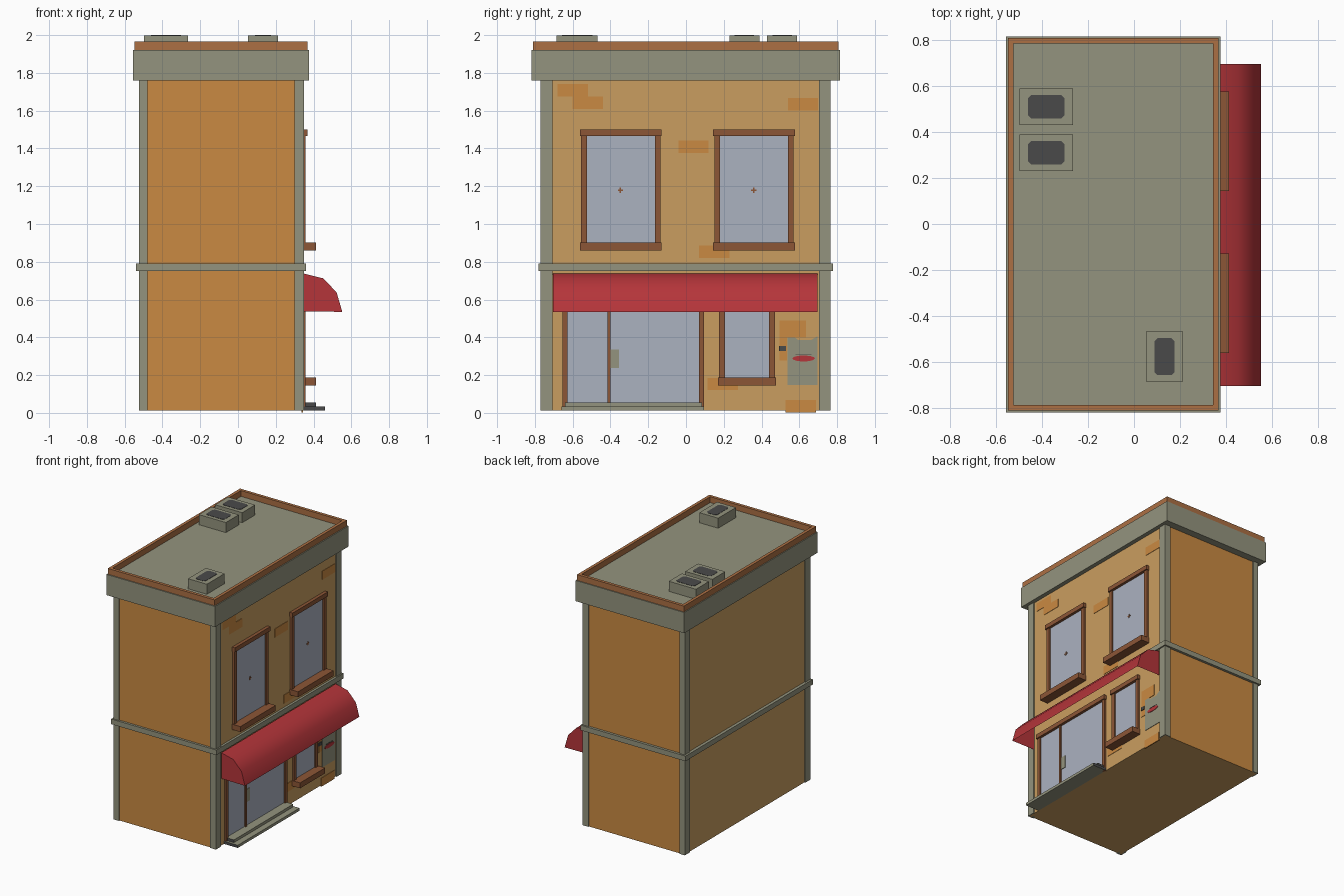
import bpy, bmesh, math

if "Cube" in bpy.data.objects:
    bpy.data.objects.remove(bpy.data.objects["Cube"])

def srgb(h):
    c = [int(h[i:i + 2], 16) / 255 for i in (0, 2, 4)]
    return [v / 12.92 if v <= 0.04045 else ((v + 0.055) / 1.055) ** 2.4 for v in c] + [1]

def mat(name, h):
    m = bpy.data.materials.new(name)
    m.diffuse_color = srgb(h)
    m.use_nodes = True
    m.node_tree.nodes["Principled BSDF"].inputs["Base Color"].default_value = m.diffuse_color
    return m

TAN = mat("tan_plaster", "CA9E60")
ORANGE = mat("orange_brick", "CA8A42")
STONE = mat("grey_stone", "94947E")
RIM = mat("rim_terracotta", "AC7044")
WOOD = mat("brown_wood", "8C5636")
GLASS = mat("pale_glass", "ABB2C0")
RED = mat("awning_red", "B5353A")
DARK = mat("dark_grey", "4A4A4A")

def make(name, verts, faces, *mats):
    me = bpy.data.meshes.new(name)
    me.from_pydata(verts, [], faces)
    bm = bmesh.new()
    bm.from_mesh(me)
    bmesh.ops.recalc_face_normals(bm, faces=bm.faces)
    bm.to_mesh(me)
    bm.free()
    for m in mats:
        me.materials.append(m)
    ob = bpy.data.objects.new(name, me)
    bpy.context.collection.objects.link(ob)
    return ob

def box(name, x, y, z, *mats):
    v = [(a, b, c) for a in x for b in y for c in z]
    f = [(0, 1, 3, 2), (4, 6, 7, 5), (0, 4, 5, 1), (2, 3, 7, 6), (0, 2, 6, 4), (1, 5, 7, 3)]
    ob = make(name, v, f, *mats)
    if len(mats) > 1:                       # second colour on the +y / -y faces
        for p in ob.data.polygons:
            p.material_index = int(abs(p.normal.y) > 0.5)
    return ob

def prism(name, pts, to3d, lo, hi, m):
    n = len(pts)
    v = [to3d(a, b, lo) for a, b in pts] + [to3d(a, b, hi) for a, b in pts]
    f = [tuple(range(n)), tuple(range(n, 2 * n))]
    f += [(i, (i + 1) % n, (i + 1) % n + n, i + n) for i in range(n)]
    return make(name, v, f, m)

on_facade = lambda a, b, d: (d, a, b)
on_roof = lambda a, b, d: (a, b, d)
W = 0.342                                   # plane of the street wall (+x)

# Main walls: tan on street and rear, orange on both ends
box("walls", (-0.517, W), (-0.762, 0.757), (0.013, 1.8), TAN, ORANGE)

# Corner pilasters
for i, x in enumerate([(-0.525, -0.48), (0.30, 0.35)]):
    for j, y in enumerate([(-0.77, -0.708), (0.703, 0.765)]):
        box(f"pilaster_{i}{j}", x, y, (0.013, 1.77), STONE)

# Floor band and cornice with the roof deck
box("floor_band", (-0.54, 0.36), (-0.78, 0.777), (0.75, 0.79), STONE)
box("cornice", (-0.555, 0.375), (-0.818, 0.815), (1.76, 1.92), STONE)

# Roof rim
X0, X1, Y0, Y1, T = -0.548, 0.367, -0.81, 0.808, 0.024
for i, (x, y) in enumerate([((X0, X0 + T), (Y0, Y1)), ((X1 - T, X1), (Y0, Y1)),
                            ((X0 + T, X1 - T), (Y0, Y0 + T)), ((X0 + T, X1 - T), (Y1 - T, Y1))]):
    box(f"roof_rim_{i}", x, y, (1.918, 1.965), RIM)

# Roof vents with dark cut-corner grilles
def vent(i, x, y):
    box(f"roof_vent_{i}", x, y, (1.915, 1.998), STONE)
    a, b, c, d, k = x[0] + 0.037, x[1] - 0.037, y[0] + 0.028, y[1] - 0.028, 0.014
    pts = [(a + k, c), (b - k, c), (b, c + k), (b, d - k), (b - k, d), (a + k, d), (a, d - k), (a, c + k)]
    prism(f"vent_grille_{i}", pts, on_roof, 1.99, 2.0, DARK)

vent(0, (-0.497, -0.265), (0.43, 0.588))
vent(1, (-0.497, -0.265), (0.23, 0.388))
vent(2, (0.052, 0.213), (-0.685, -0.468))

# Windows: glass, side posts, lintel and deep sill
def window(name, y0, y1, z0, z1):
    box(name + "_glass", (W - 0.01, W + 0.004), (y0, y1), (z0, z1), GLASS)
    box(name + "_post_left", (W - 0.01, 0.357), (y0 - 0.03, y0), (z0, z1), WOOD)
    box(name + "_post_right", (W - 0.01, 0.357), (y1, y1 + 0.03), (z0, z1), WOOD)
    box(name + "_lintel", (W - 0.01, 0.367), (y0 - 0.036, y1 + 0.036), (z1, z1 + 0.034), WOOD)
    box(name + "_sill", (W - 0.01, 0.413), (y0 - 0.036, y1 + 0.036), (z0 - 0.042, z0), WOOD)

for n, y in (("left", -0.525), ("right", 0.18)):
    window("upper_window_" + n, y, y + 0.36, 0.902, 1.465)
    for k, (a, b) in enumerate([(0.014, 0.004), (0.004, 0.014)]):
        box(f"window_mark_{n}_{k}", (W, W + 0.006 + k * 0.001), (y + 0.178 - a, y + 0.178 + a),
            (1.178 - b, 1.178 + b), WOOD)
window("shop_window", 0.206, 0.44, 0.187, 0.60)

# Glazed shop door with posts, head and handle
box("door_glass", (W - 0.01, W + 0.004), (-0.628, 0.068), (0.05, 0.60), GLASS)
for i, y in enumerate([(-0.655, -0.628), (-0.416, -0.40), (0.068, 0.094)]):
    box(f"door_post_{i}", (W - 0.01, 0.357), y, (0.013, 0.60), WOOD)
box("door_head", (W - 0.01, 0.367), (-0.66, 0.10), (0.60, 0.634), WOOD)
box("door_handle", (W, W + 0.009), (-0.40, -0.355), (0.237, 0.335), STONE)

# Door steps, dark on the ends
box("step_lower", (W, 0.46), (-0.66, 0.095), (0.013, 0.034), STONE, DARK)
box("step_upper", (W, 0.413), (-0.64, 0.085), (0.034, 0.055), STONE, DARK)

# Awning: open curved shell with closed ends
prof = [(0.35, 0.737), (0.452, 0.712), (0.522, 0.638), (0.552, 0.535), (0.35, 0.537)]
n = len(prof)
av = [(x, y, z) for y in (-0.703, 0.696) for x, z in prof]
af = [tuple(range(n)), tuple(range(2 * n - 1, n - 1, -1))]
af += [(i, i + n, i + 1 + n, i + 1) for i in range(3)]
awning = make("awning", av, af, RED)
bpy.context.view_layer.objects.active = awning
awning.select_set(True)
bpy.ops.object.shade_smooth_by_angle(angle=math.radians(38))
awning.select_set(False)

# Exposed brick patches on the street wall: (y, z) of the lower left corner
for i, (y, z) in enumerate([(-0.68, 1.675), (-0.60, 1.61), (0.54, 1.60), (-0.04, 1.375),
                            (0.07, 0.82), (0.115, 0.12), (0.527, 0.003)]):
    box(f"brick_{i}", (W - 0.005, W + 0.003), (y, y + 0.16), (z, z + 0.066), ORANGE)
prism("brick_corner_patch", [(0.495, 0.278), (0.535, 0.278), (0.535, 0.40), (0.635, 0.40),
                             (0.635, 0.488), (0.495, 0.488)], on_facade, W - 0.005, W + 0.003, ORANGE)

# Wall poster with a red oval, and a small dark fitting beside it
prism("wall_poster", [(0.537, 0.148), (0.695, 0.148), (0.695, 0.405), (0.66, 0.385), (0.595, 0.385),
                      (0.575, 0.40), (0.537, 0.40)], on_facade, W - 0.003, W + 0.004, STONE)
oval = [(0.623 + 0.06 * math.cos(t * math.pi / 6), 0.288 + 0.016 * math.sin(t * math.pi / 6)) for t in range(12)]
prism("poster_oval", oval, on_facade, W, W + 0.007, RED)
box("poster_line", (W, W + 0.006), (0.58, 0.665), (0.306, 0.31), DARK)
box("wall_fitting", (W, W + 0.008), (0.493, 0.53), (0.328, 0.355), DARK)
